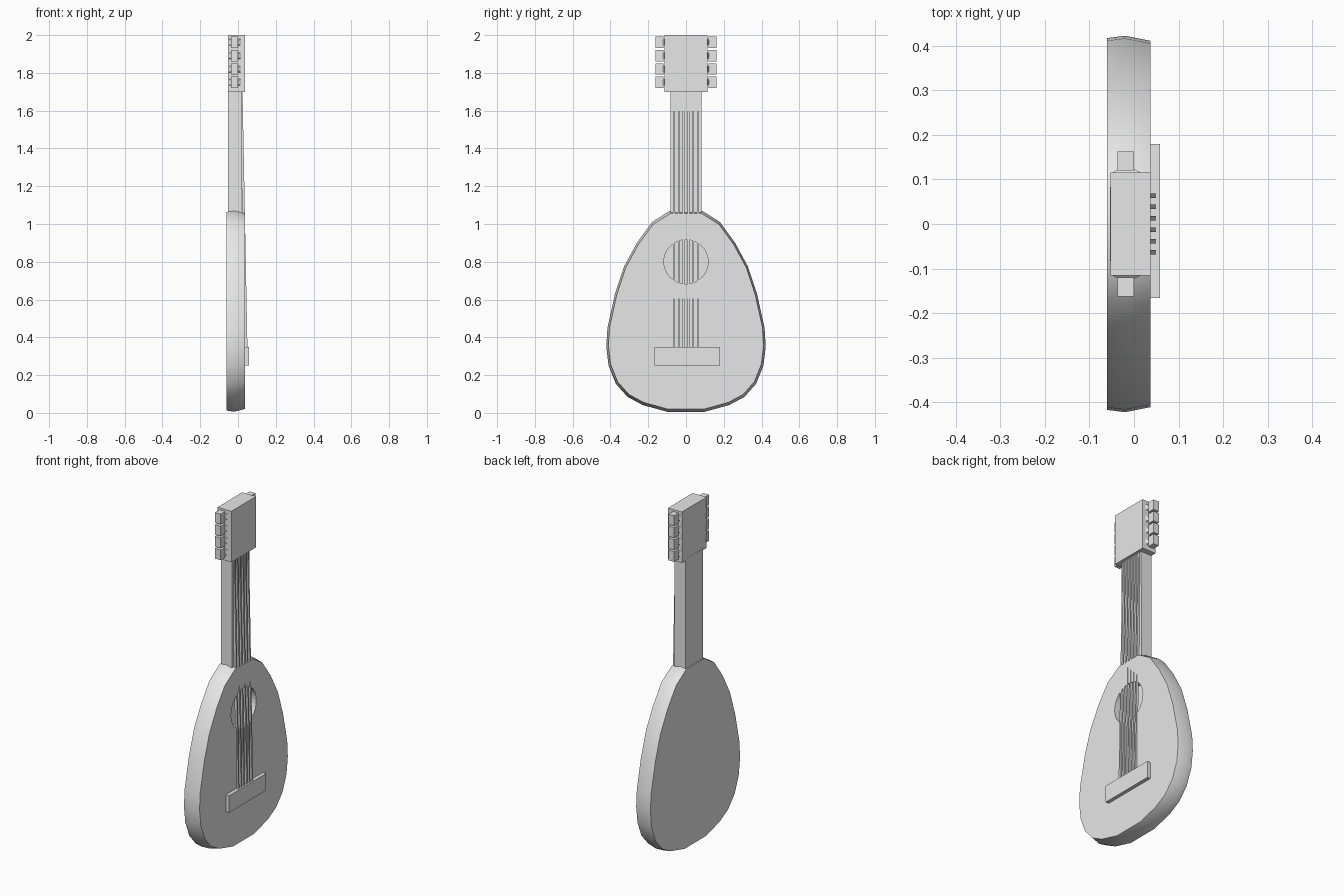
import bpy, bmesh, math

if "Cube" in bpy.data.objects:
    bpy.data.objects.remove(bpy.data.objects["Cube"], do_unlink=True)

grey = bpy.data.materials.new("light_grey")
grey.use_nodes = True
COLOUR = (0.8, 0.8, 0.8, 1)
grey.diffuse_color = COLOUR
grey.node_tree.nodes["Principled BSDF"].inputs["Base Color"].default_value = COLOUR


def loft(name, rings):
    """Skin a closed solid through rings of points, capping both ends."""
    bm = bmesh.new()
    loops = [[bm.verts.new(p) for p in ring] for ring in rings]
    n = len(loops[0])
    for a, b in zip(loops, loops[1:]):
        for i in range(n):
            j = (i + 1) % n
            bm.faces.new((a[i], a[j], b[j], b[i]))
    bm.faces.new(loops[0])
    bm.faces.new(loops[-1])
    bmesh.ops.recalc_face_normals(bm, faces=bm.faces)
    mesh = bpy.data.meshes.new(name)
    bm.to_mesh(mesh)
    bm.free()
    mesh.materials.append(grey)
    obj = bpy.data.objects.new(name, mesh)
    bpy.context.collection.objects.link(obj)
    return obj


def rect_x(x, y, z, w, h):
    """Rectangle facing x."""
    return [(x, y + a * w / 2, z + b * h / 2) for a, b in ((-1, -1), (1, -1), (1, 1), (-1, 1))]


def rect_y(x, y, z, w, h):
    """Rectangle facing y."""
    return [(x + a * w / 2, y, z + b * h / 2) for a, b in ((-1, -1), (1, -1), (1, 1), (-1, 1))]


def rect_z(x0, x1, y, z, w):
    """Rectangle facing z."""
    return [(x0, y - w / 2, z), (x1, y - w / 2, z), (x1, y + w / 2, z), (x0, y + w / 2, z)]


# Pear-shaped body with a slightly bulging rim
half = [(0.10, 0.006), (0.23, 0.042), (0.31, 0.085), (0.372, 0.155), (0.41, 0.25),
        (0.422, 0.35), (0.416, 0.45), (0.376, 0.63), (0.328, 0.775), (0.26, 0.90),
        (0.18, 1.01), (0.085, 1.07)]
outline = half + [(-y, z) for y, z in reversed(half)]
mid = 0.54


def body_ring(x, s):
    return [(x, y * s, mid + (z - mid) * s) for y, z in outline]


body = loft("body", [body_ring(-0.06, 0.988), body_ring(-0.02, 1), body_ring(0.037, 0.973)])

# Recessed sound hole
cutter = loft("sound_hole_cutter", [
    [(x, 0.117 * math.cos(t * math.tau / 32), 0.8 + 0.117 * math.sin(t * math.tau / 32))
     for t in range(32)] for x in (-0.02, 0.1)])
cutter.hide_render = True
cutter.hide_viewport = True
cut = body.modifiers.new("sound_hole", 'BOOLEAN')
cut.object = cutter
cut.operation = 'DIFFERENCE'
cut.solver = 'EXACT'

bpy.ops.object.select_all(action='DESELECT')
body.select_set(True)
bpy.context.view_layer.objects.active = body
bpy.ops.object.shade_smooth_by_angle(angle=math.radians(35))

# Neck, headstock and bridge
loft("neck", [rect_z(-0.054, 0.018, 0, 1.04, 0.166), rect_z(-0.054, 0.018, 0, 1.71, 0.162)])
loft("headstock", [rect_z(-0.053, 0.037, 0, z, 0.23) for z in (1.7, 2.0)])
loft("bridge", [rect_x(x, 0.007, 0.3, 0.345, 0.1) for x in (0.03, 0.058)])

# Six strings rising from the neck to the bridge
for i in range(6):
    y = (i - 2.5) * 0.0255
    loft(f"string_{i + 1}", [rect_z(0.036, 0.050, y, 0.34, 0.01),
                             rect_z(0.010, 0.024, y, 1.7, 0.01)])

# Tuning pegs with tapered collars on both sides
for side, label in ((1, "rear"), (-1, "front")):
    for i in range(4):
        z = 1.75 + i * 0.0705
        loft(f"{label}_peg_collar_{i + 1}", [rect_y(-0.017, side * 0.112, z, 0.074, 0.04),
                                             rect_y(-0.017, side * 0.123, z, 0.036, 0.02)])
        loft(f"{label}_peg_{i + 1}", [rect_y(-0.018, side * y, z, 0.037, 0.06)
                                      for y in (0.12, 0.162)])
